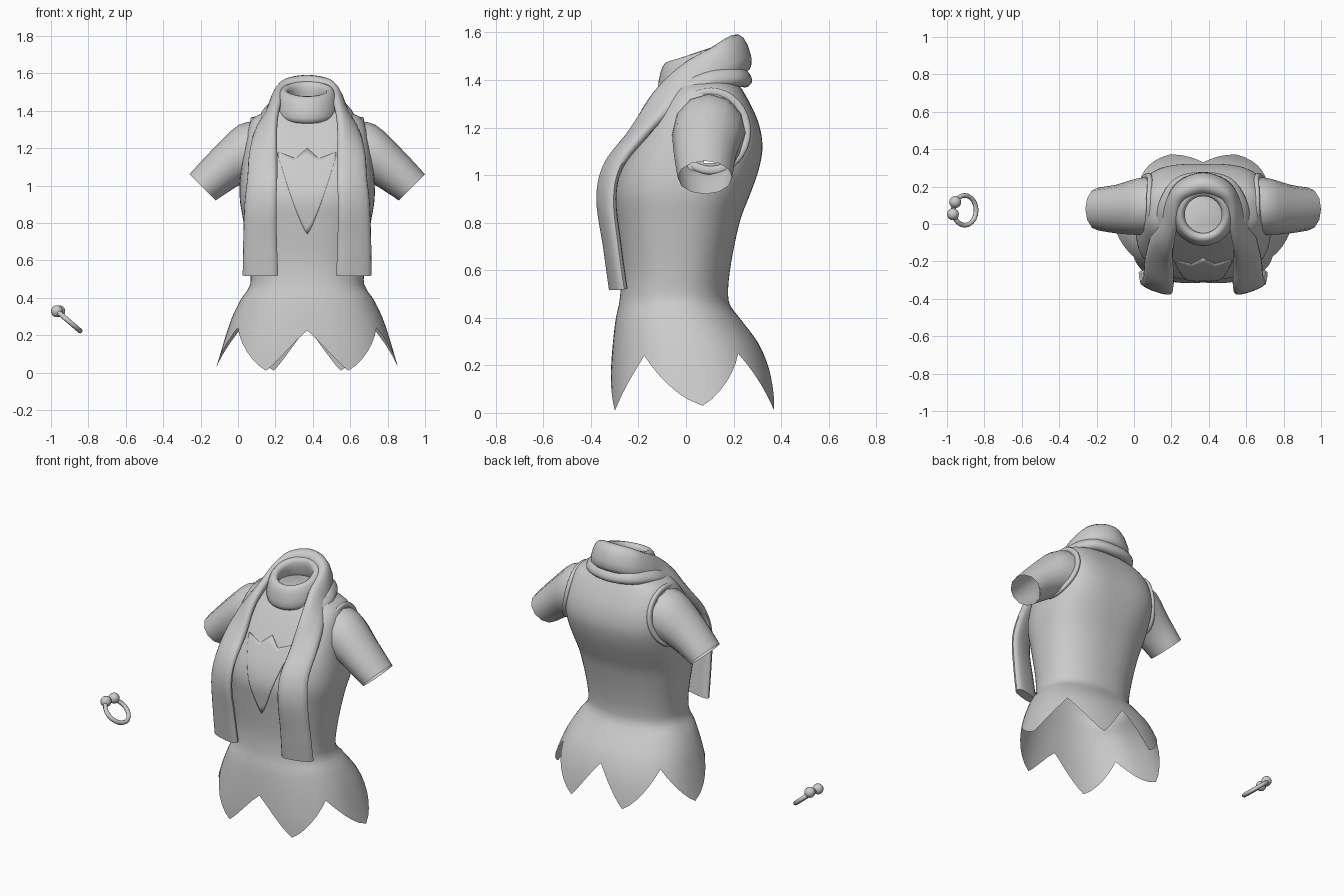
import bpy, bmesh, math
from mathutils import Vector

if "Cube" in bpy.data.objects:
    bpy.data.objects.remove(bpy.data.objects["Cube"])

CX = 0.37  # middle of the garment

grey = bpy.data.materials.new("light_grey")
grey.use_nodes = True
grey.diffuse_color = (0.6, 0.6, 0.6, 1)
grey.node_tree.nodes["Principled BSDF"].inputs["Base Color"].default_value = (0.6, 0.6, 0.6, 1)


def finish(name, bm, loc=(CX, 0, 0), angle=50):
    """Turn the faces outward and make a smooth-shaded object."""
    bmesh.ops.recalc_face_normals(bm, faces=bm.faces)
    middle = sum((v.co for v in bm.verts), Vector()) / len(bm.verts)
    if sum(f.calc_area() * f.normal.dot(f.calc_center_median() - middle) for f in bm.faces) < 0:
        bmesh.ops.reverse_faces(bm, faces=bm.faces)
    mesh = bpy.data.meshes.new(name)
    bm.to_mesh(mesh)
    bm.free()
    mesh.materials.append(grey)
    ob = bpy.data.objects.new(name, mesh)
    ob.location = loc
    bpy.context.collection.objects.link(ob)
    bpy.ops.object.select_all(action='DESELECT')
    ob.select_set(True)
    bpy.context.view_layer.objects.active = ob
    bpy.ops.object.shade_smooth_by_angle(angle=math.radians(angle))
    return ob


def smooth(points, steps):
    """Catmull-Rom samples through a list of equal-length tuples."""
    pts = [points[0]] + list(points) + [points[-1]]
    out = []
    for a, b, c, d in zip(pts, pts[1:], pts[2:], pts[3:]):
        for s in range(steps):
            t = s / steps
            out.append(tuple(0.5 * (2 * q + (r - p) * t + (2 * p - 5 * q + 4 * r - e) * t * t
                             + (3 * q - p - 3 * r + e) * t ** 3) for p, q, r, e in zip(a, b, c, d)))
    return out + [tuple(points[-1])]


def loft(bm, rings, closed=False, caps=False):
    rows = [[bm.verts.new(p) for p in ring] for ring in rings]
    n = len(rows[0])
    for a, b in zip(rows, rows[1:] + rows[:1] if closed else rows[1:]):
        for i in range(n):
            bm.faces.new((a[i], a[(i + 1) % n], b[(i + 1) % n], b[i]))
    if caps:
        bm.faces.new(rows[0])
        bm.faces.new(rows[-1])
    return rows


def spow(v, p):
    return math.copysign(abs(v) ** p, v)


def circle(n):
    return [(math.cos(math.tau * i / n), math.sin(math.tau * i / n)) for i in range(n)]


# Dress profile: z, half width, front y, back y, roundness
PROFILE = smooth([
    (0.00, .495, -.32, .385, .82), (0.10, .465, -.32, .37, .82), (0.20, .435, -.315, .345, .83),
    (0.30, .40, -.307, .30, .85), (0.40, .35, -.295, .225, .87), (0.47, .305, -.28, .18, .88),
    (0.60, .31, -.272, .185, .87), (0.80, .34, -.29, .225, .83), (0.92, .36, -.30, .27, .78),
    (1.02, .36, -.275, .305, .7), (1.12, .35, -.225, .322, .62), (1.22, .335, -.165, .305, .58),
    (1.31, .315, -.105, .265, .6), (1.37, .28, -.06, .23, .72), (1.405, .19, -.06, .21, .95),
    (1.44, .125, -.06, .19, 1)], 4)


def section(z):
    """Half width, middle y, half depth and roundness at height z."""
    z = min(max(z, 0.0), 1.44)
    for lo, hi in zip(PROFILE, PROFILE[1:]):
        if z <= hi[0]:
            break
    t = (z - lo[0]) / (hi[0] - lo[0])
    w, f, b, p = (u + (v - u) * t for u, v in zip(lo[1:], hi[1:]))
    return w, (f + b) / 2, (b - f) / 2, p


def on_dress(t, z):
    w, mid, depth, p = section(z)
    return Vector((w * spow(math.cos(t), p), mid + depth * spow(math.sin(t), p), z))


def chest_y(x, z):
    w, mid, depth, p = section(z)
    c = min(1, abs(x) / w) ** (1 / p)
    return mid - depth * math.sqrt(1 - c * c) ** p


# Skirt hem: angle and height of petal tips and notches, front to back
KEYS = [(-90, .225), (-68, .01), (-31, .24), (4, .03), (38, .25), (73, .01), (90, .24)]
STEPS = 6
half_hem = []
for (a0, z0), (a1, z1) in zip(KEYS, KEYS[1:]):
    for s in range(STEPS):
        u = s / STEPS
        rise = u ** 1.15 if z1 > z0 else 1 - (1 - u) ** 1.15
        half_hem.append((math.radians(a0 + (a1 - a0) * u), z0 + (z1 - z0) * rise))
half_hem.append((math.pi / 2, KEYS[-1][1]))
hem = half_hem + [(math.pi - t, z) for t, z in half_hem[-2:0:-1]]

# Dress: bodice and petal skirt in one loft, with open armholes
rings = [[on_dress(t, 1.44 - 0.97 * k / 40) for t, low in hem] for k in range(40)]
for k in range(13):
    rings.append([on_dress(t, 0.47 + (low - 0.47) * k / 12) for t, low in hem])
bm = bmesh.new()
rows = loft(bm, rings)
bm.faces.new(rows[0])
holes = []
for face in bm.faces:
    c = face.calc_center_median()
    if abs(c.x) > 0.2 and math.hypot(c.y - 0.1, c.z - 1.17) < 0.12:
        holes.append(face)
bmesh.ops.delete(bm, geom=holes, context='FACES')
finish("dress", bm)

# Pointed chest panel with a zigzag top edge
bm = bmesh.new()
COLS, ROWS, HALF = 20, 12, 0.155
grid = []
for i in range(COLS + 1):
    x = HALF * (2 * i / COLS - 1)
    u = abs(x) / HALF
    bottom = 0.74 + 0.42 * u ** 1.25
    top = 1.2 - 0.055 * u / 0.4 if u < 0.4 else 1.145 + 0.035 * (u - 0.4) / 0.6
    heights = [bottom + (top - bottom) * j / ROWS for j in range(ROWS + 1)]
    grid.append([bm.verts.new((x, chest_y(x, z) - 0.007, z)) for z in heights])
for a, b in zip(grid, grid[1:]):
    for j in range(ROWS):
        bm.faces.new((a[j], b[j], b[j + 1], a[j + 1]))
panel = finish("chest_panel", bm)
panel.modifiers.new("thickness", 'SOLIDIFY').thickness = 0.006


def band(name, stations, closed=False):
    """Soft flat strip; each station is a centre, a half width vector and a half thickness."""
    bm = bmesh.new()
    rings = []
    n = len(stations)
    for i, st in enumerate(stations):
        c, h = Vector(st[:3]), Vector(st[3:6])
        nxt = stations[(i + 1) % n if closed else min(i + 1, n - 1)]
        prv = stations[i - 1 if closed else max(i - 1, 0)]
        normal = (Vector(nxt[:3]) - Vector(prv[:3])).cross(h).normalized() * st[6]
        rings.append([c + h * spow(u, .8) + normal * spow(v, .8) for u, v in circle(14)])
    loft(bm, rings, closed, not closed)
    return finish(name, bm)


# Short sleeves: centre x, y, z, then half height vector x, z, then half depth
SLEEVE = smooth([(.27, .10, 1.18, -.02, .165, .155), (.36, .092, 1.165, .005, .16, .15),
                 (.465, .08, 1.08, .035, .12, .13), (.56, .08, .99, .07, .07, .115)], 3)
for side, word in ((-1, "right"), (1, "left")):
    bm = bmesh.new()
    loft(bm, [[(side * (x + hx * c), y + d * s, z + hz * c) for c, s in circle(12)]
              for x, y, z, hx, hz, d in SLEEVE])
    finish(word + "_sleeve", bm)
    # Raised rim around the armhole
    band(word + "_armhole_rim", [(side * (.325 - .035 * s - .03 * c * c), .105 + .15 * c, 1.185 + .165 * s,
                                  0, .018 * c, .018 * s, .014) for c, s in circle(32)], True)


def mirrored(half):
    """Continue a path from its last, central station to the other side."""
    other = [(-x, y, z, -hx, hy, hz, k) for x, y, z, hx, hy, hz, k in reversed(half[:-1])]
    return smooth(half + other, 5)


# Scarf: hanging tails that pass over the shoulders and behind the neck
band("scarf_tails", mirrored([
    (-.25, -.285, .52, -.095, .025, 0, .028), (-.252, -.31, .70, -.09, .025, 0, .028),
    (-.25, -.335, .90, -.085, .03, 0, .028), (-.24, -.305, 1.04, -.08, .03, 0, .028),
    (-.235, -.205, 1.17, -.075, .03, 0, .03), (-.22, -.095, 1.31, -.055, .04, -.03, .03),
    (-.185, .01, 1.405, -.035, .03, -.055, .03), (-.16, .11, 1.46, -.025, 0, -.08, .035),
    (-.105, .185, 1.495, -.015, .02, -.08, .045), (0, .22, 1.51, 0, .025, -.08, .05)]))

# Scarf: lower fold behind the neck
band("scarf_back_fold", mirrored([
    (-.21, -.01, 1.36, -.03, 0, -.03, .03), (-.2, .1, 1.40, -.03, 0, -.035, .032),
    (-.13, .21, 1.415, -.02, .02, -.035, .032), (0, .24, 1.41, 0, .025, -.035, .032)]))

# Scarf: loop around the neck, higher at the back
band("scarf_loop", [(.133 * c, .05 + .133 * s, 1.445 + .04 * s, .015 * c, .015 * s, -.073, .03)
                    for c, s in circle(40)], True)

# Small finger ring with two beads
bm = bmesh.new()
loft(bm, [[((.08 + .013 * u) * c, (.08 + .013 * u) * s, .013 * v) for u, v in circle(8)]
          for c, s in circle(20)], closed=True)
finish("finger_ring", bm, (-.905, .073, .275)).rotation_euler.y = 0.707

for name, loc in (("front_bead", (-.968, .052, .328)), ("back_bead", (-.956, .117, .328))):
    bm = bmesh.new()
    bmesh.ops.create_uvsphere(bm, u_segments=16, v_segments=10, radius=0.032)
    finish(name, bm, loc)
